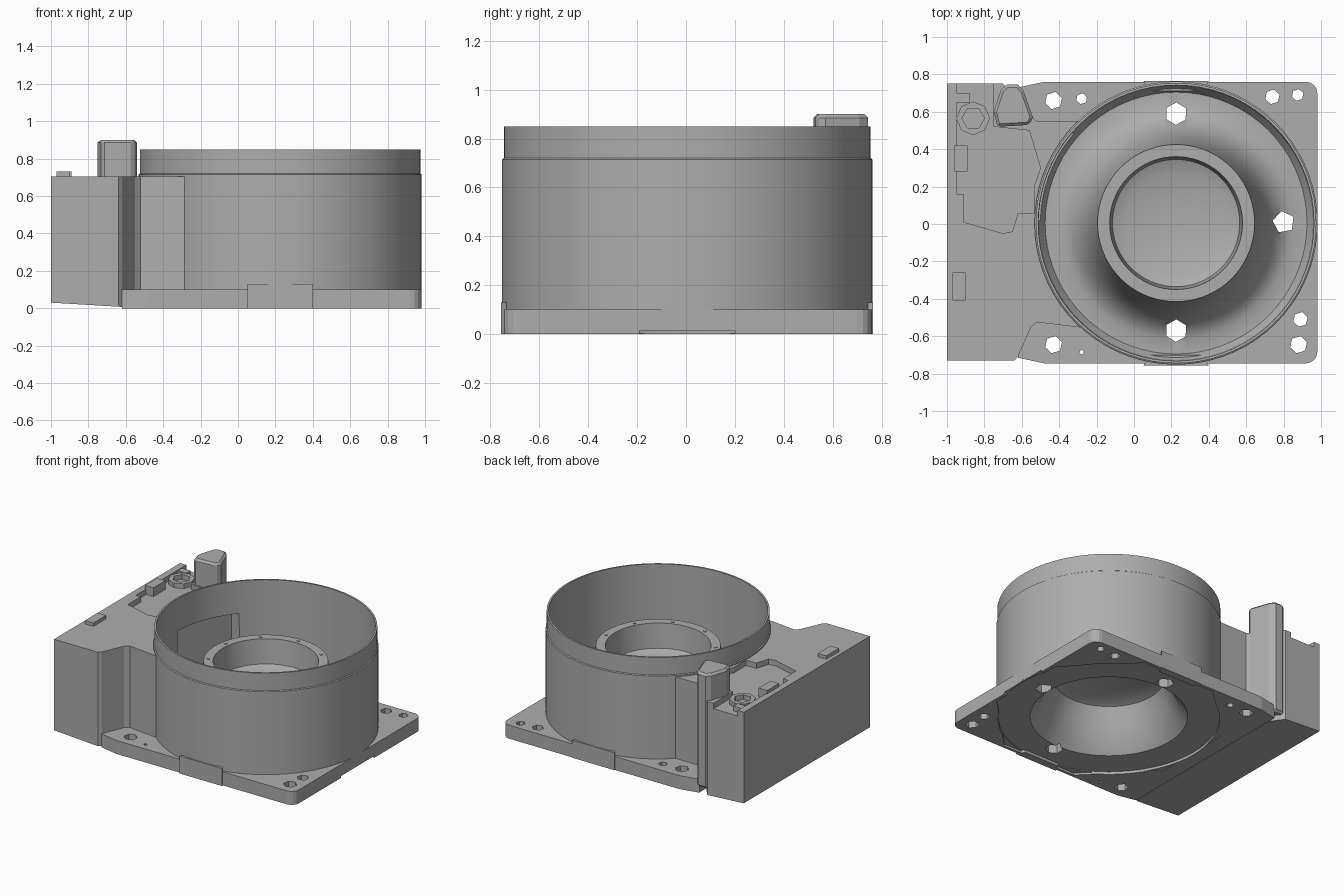
import bpy, bmesh, math
from mathutils import Matrix, Vector

cube = bpy.data.objects.get("Cube")
if cube:
    bpy.data.objects.remove(cube)

CX, CY = 0.225, 0.005

grey = bpy.data.materials.new("cast grey")
grey.use_nodes = True
colour = (0.42, 0.42, 0.42, 1)
grey.diffuse_color = colour
grey.node_tree.nodes["Principled BSDF"].inputs["Base Color"].default_value = colour


def finish(name, bm, smooth=None):
    bmesh.ops.recalc_face_normals(bm, faces=bm.faces)
    mesh = bpy.data.meshes.new(name)
    bm.to_mesh(mesh)
    bm.free()
    mesh.materials.append(grey)
    ob = bpy.data.objects.new(name, mesh)
    bpy.context.collection.objects.link(ob)
    if smooth:
        shade(ob, smooth)
    return ob


def shade(ob, angle):
    bpy.ops.object.select_all(action='DESELECT')
    ob.select_set(True)
    bpy.context.view_layer.objects.active = ob
    bpy.ops.object.shade_smooth_by_angle(angle=math.radians(angle))


def prism(name, points, z0, z1):
    bm = bmesh.new()
    face = bm.faces.new([bm.verts.new((x, y, z0)) for x, y in points])
    top = bmesh.ops.extrude_face_region(bm, geom=[face])["geom"]
    bmesh.ops.translate(bm, vec=(0, 0, z1 - z0),
                        verts=[v for v in top if isinstance(v, bmesh.types.BMVert)])
    return finish(name, bm)


def ngon(x, y, r, n, turn=0.0):
    return [(x + r * math.cos(turn + math.tau * i / n),
             y + r * math.sin(turn + math.tau * i / n)) for i in range(n)]


def rect(x0, x1, y0, y1):
    return [(x0, y0), (x1, y0), (x1, y1), (x0, y1)]


def lathe(name, profile, steps=72):
    bm = bmesh.new()
    verts = [bm.verts.new((r, 0, z)) for r, z in profile]
    edges = [bm.edges.new((a, b)) for a, b in zip(verts, verts[1:] + verts[:1])]
    bmesh.ops.spin(bm, geom=verts + edges, cent=(0, 0, 0), axis=(0, 0, 1),
                   angle=math.tau, steps=steps, use_duplicate=False)
    bmesh.ops.remove_doubles(bm, verts=bm.verts, dist=0.0005)
    bmesh.ops.delete(bm, geom=[e for e in bm.edges if not e.link_faces], context='EDGES')
    bmesh.ops.translate(bm, vec=(CX, CY, 0), verts=bm.verts)
    return finish(name, bm, 30)


def cut(ob, cutters):
    for c in cutters:
        c.hide_render = True
        c.hide_set(True)
        c.display_type = 'WIRE'
        mod = ob.modifiers.new("cut", 'BOOLEAN')
        mod.operation, mod.object, mod.solver = 'DIFFERENCE', c, 'EXACT'
    bpy.context.view_layer.update()
    done = bpy.data.meshes.new_from_object(
        ob.evaluated_get(bpy.context.evaluated_depsgraph_get()))
    ob.modifiers.clear()
    ob.data = done


# Drum: thin wall, floor and hollow central hub in one turned profile
drum = lathe("drum", [
    (0.757, 0.02), (0.757, 0.715), (0.75, 0.72), (0.75, 0.85), (0.737, 0.85),
    (0.732, 0.15), (0.70, 0.1), (0.62, 0.1), (0.56, 0.13), (0.50, 0.21),
    (0.46, 0.34), (0.43, 0.5), (0.42, 0.59), (0.355, 0.59), (0.34, 0.41),
    (0.27, 0.38), (0, 0.38), (0, 0.34), (0.30, 0.34), (0.37, 0.31),
    (0.42, 0.2), (0.47, 0.09), (0.53, 0.02)])

# Mounting plate with rounded right corners
corner = [(0.92 + 0.06 * math.sin(a), 0.70 + 0.06 * math.cos(a))
          for a in [math.pi / 8 * i for i in range(5)]]
half = [(-0.62, 0.73), (-0.48, 0.76)] + corner
plate = prism("mounting_plate", half + [(x, 0.015 - y) for x, y in reversed(half)], 0, 0.1)

# Side housing, its underside rising gently to the outer end
housing = prism("side_housing", [
    (-1, -0.73), (-0.64, -0.73), (-0.62, -0.71), (-0.55, -0.55), (-0.52, -0.525),
    (-0.23, -0.56), (0, -0.5), (0, 0.5), (-0.3, 0.55), (-0.52, 0.55),
    (-0.58, 0.6), (-0.7, 0.75), (-1, 0.75)], 0, 0.705)
for v in housing.data.vertices:
    if v.co.z < 0.01:
        v.co.z = max(0.002, 0.03 * (-v.co.x - 0.5) / 0.5)

# Cutters: drum bore, screw holes, underside recess, side opening and top pocket
bore = prism("bore_cutter", ngon(CX, CY, 0.745, 72), -0.2, 1.2)
floor_holes = [prism("floor_hole_cutter", ngon(x, y, 0.06, n, 0.5), -0.1, 0.25)
               for x, y, n in [(CX, 0.59, 6), (0.8, 0.01, 5), (CX, -0.57, 6)]]
plate_holes = [prism("plate_hole_cutter", ngon(x, y, r, 6, 0.3), -0.1, 0.25)
               for x, y, r in [(-0.43, 0.66, 0.047), (-0.28, 0.67, 0.03),
                               (0.74, 0.68, 0.04), (0.875, 0.69, 0.032),
                               (0.89, -0.51, 0.04), (0.88, -0.645, 0.047),
                               (-0.43, -0.645, 0.047), (-0.28, -0.685, 0.012)]]
recess = prism("recess_cutter", ngon(CX, CY, 0.79, 8, math.pi / 8), -0.1, 0.015)
side_gap = prism("side_gap_cutter", rect(0.9, 1.1, -0.19, 0.2), -0.1, 0.014)
opening = prism("opening_cutter", rect(0.6, 0.785, -0.25, 0.25), 0.14, 0.61)
opening.matrix_world = (Matrix.Translation(Vector((CX, CY, 0)))
                        @ Matrix.Rotation(math.radians(159), 4, 'Z'))
pocket = prism("pocket_cutter", [
    (-0.95, 0.8), (-0.95, 0.16), (-0.91, 0.16), (-0.91, 0.01), (-0.7, -0.05),
    (-0.65, -0.04), (-0.62, 0.06), (-0.535, 0.06), (-0.535, 0.2), (-0.5, 0.3),
    (-0.56, 0.5), (-0.75, 0.52), (-0.75, 0.8)], 0.665, 0.9)

cut(drum, floor_holes + [opening])
cut(plate, [bore, recess, side_gap] + plate_holes)
cut(housing, [bore, opening, pocket])
shade(drum, 30)

# Front and back tabs under the drum
for name, y0, y1 in [("front_tab", -0.757, -0.7), ("back_tab", 0.71, 0.765)]:
    prism(name, [(0.05, y0), (0.4, y0), (0.37, y1), (0.08, y1)]
          if y0 < 0 else [(0.08, y0), (0.37, y0), (0.4, y1), (0.05, y1)], 0.0, 0.13)

# Upright post beside the drum
post = prism("post", [(-0.73, 0.52), (-0.75, 0.6), (-0.71, 0.72), (-0.68, 0.745),
                      (-0.62, 0.745), (-0.59, 0.71), (-0.54, 0.57), (-0.56, 0.53)], 0.05, 0.9)
bevel = post.modifiers.new("edge", 'BEVEL')
bevel.width, bevel.segments, bevel.limit_method = 0.015, 1, 'ANGLE'
bevel.angle_limit = math.radians(60)

# Small features on top of the housing
boss = prism("screw_boss", ngon(-0.86, 0.565, 0.09, 8), 0.64, 0.7)
cut(boss, [prism("boss_hole_cutter", ngon(-0.86, 0.565, 0.06, 6), 0.65, 0.8)])
prism("rear_rib", rect(-0.96, -0.89, 0.28, 0.42), 0.64, 0.73)
prism("rear_ledge", rect(-0.96, -0.88, 0.65, 0.7), 0.64, 0.7)
prism("front_pad", rect(-0.97, -0.9, -0.41, -0.26), 0.69, 0.73)

# Tiny studs around the hub ring
for i in range(9):
    a = math.radians(10 + 40 * i)
    prism("hub_stud", ngon(CX + 0.385 * math.cos(a), CY + 0.385 * math.sin(a), 0.014, 3, a),
          0.588, 0.594)
